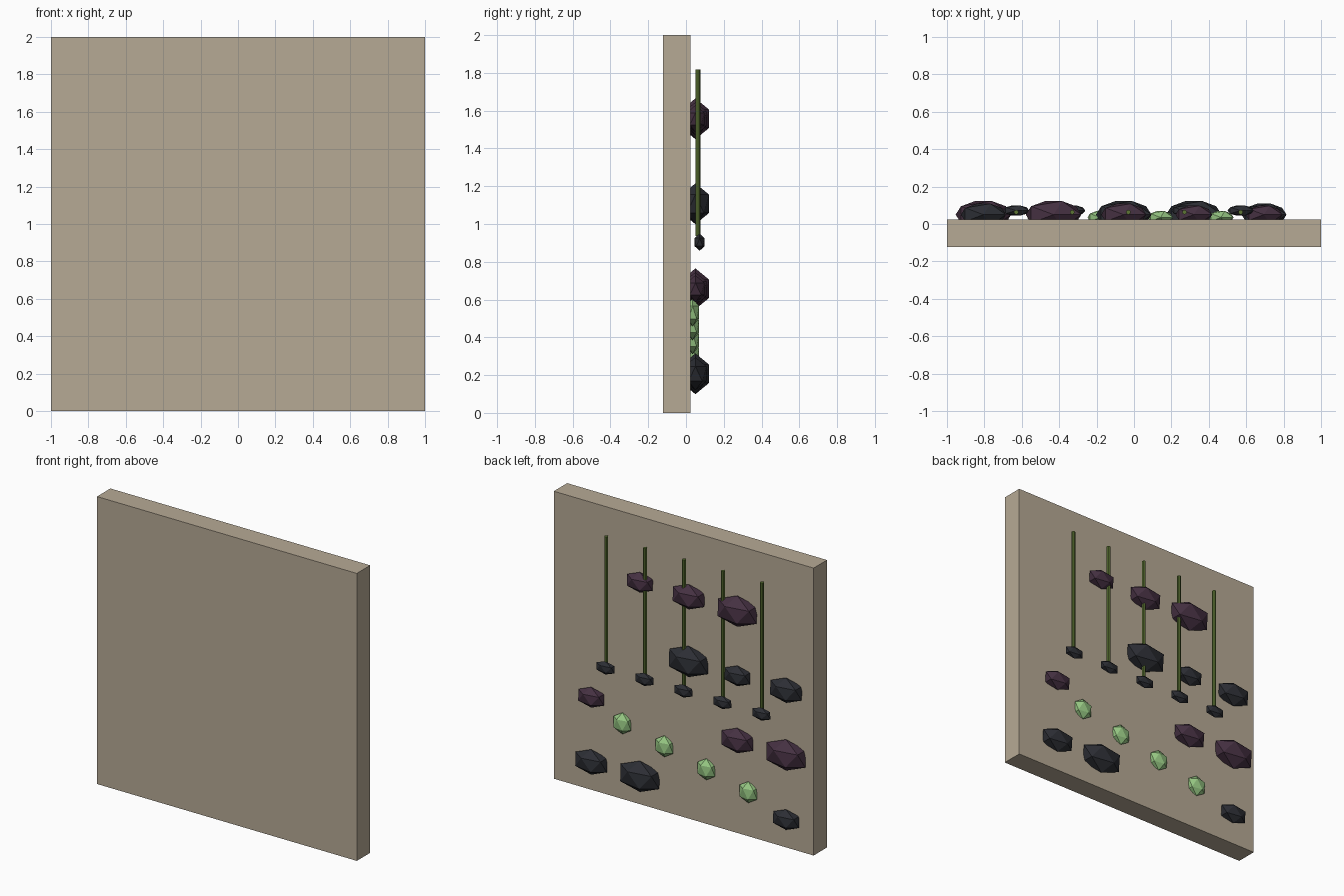
import bpy
import math

if "Cube" in bpy.data.objects:
    bpy.data.objects.remove(bpy.data.objects["Cube"])


def material(name, rgb):
    m = bpy.data.materials.new(name)
    m.diffuse_color = (*rgb, 1.0)
    m.use_nodes = True
    m.node_tree.nodes["Principled BSDF"].inputs["Base Color"].default_value = m.diffuse_color
    return m


SAND = material("sandstone", (0.47, 0.40, 0.30))
DARK = material("charcoal", (0.025, 0.027, 0.034))
PLUM = material("dark plum", (0.060, 0.030, 0.054))
LEAF = material("pale green", (0.31, 0.58, 0.23))
STEM = material("stem green", (0.11, 0.18, 0.035))


def finish(name, mat):
    ob = bpy.context.object
    ob.name = name
    ob.data.materials.append(mat)
    return ob


def stone(name, loc, radii, mat):
    """Twenty-sided flat pebble."""
    bpy.ops.mesh.primitive_ico_sphere_add(subdivisions=1, radius=1, location=loc)
    ob = finish(name, mat)
    ob.scale = radii
    return ob


# wall slab
bpy.ops.mesh.primitive_cube_add(size=1, location=(0, -0.0485, 1))
slab = finish("wall_slab", SAND)
slab.scale = (2, 0.147, 2)

# large pebbles: (column, row, size) on a regular grid, colour alternates by row
SIZES = {"s": 0.66, "m": 0.81, "l": 1.0}
ROWS = [
    {0: "s", 3: "l", 4: "m"},
    {0: "l", 1: "m", 4: "s"},
    {0: "m", 1: "s", 2: "l"},
    {1: "l", 2: "m", 3: "s"},
]
for r, row in enumerate(ROWS):
    for c, size in row.items():
        k = SIZES[size]
        stone(f"wall_pebble_{r}_{c}",
              (-0.805 + 0.375 * c, 0.05, 0.207 + 0.45 * r),
              (0.166 * k, 0.085 * k, 0.108 * k),
              PLUM if r % 2 else DARK)

# diagonal line of green pebbles
for i in range(4):
    stone(f"green_pebble_{i}",
          (-0.504 + 0.323 * i, 0.035, 0.312 + 0.0733 * i),
          (0.075, 0.04, 0.075), LEAF)

# hanging stems, each with a small bud at its lower end
for i in range(5):
    x = -0.63 + 0.3 * i
    bpy.ops.mesh.primitive_cylinder_add(vertices=8, radius=0.0125, depth=0.88,
                                        location=(x, 0.063, 1.377))
    finish(f"stem_{i}", STEM)
    stone(f"stem_bud_{i}", (x, 0.072, 0.904), (0.078, 0.032, 0.046), DARK)
